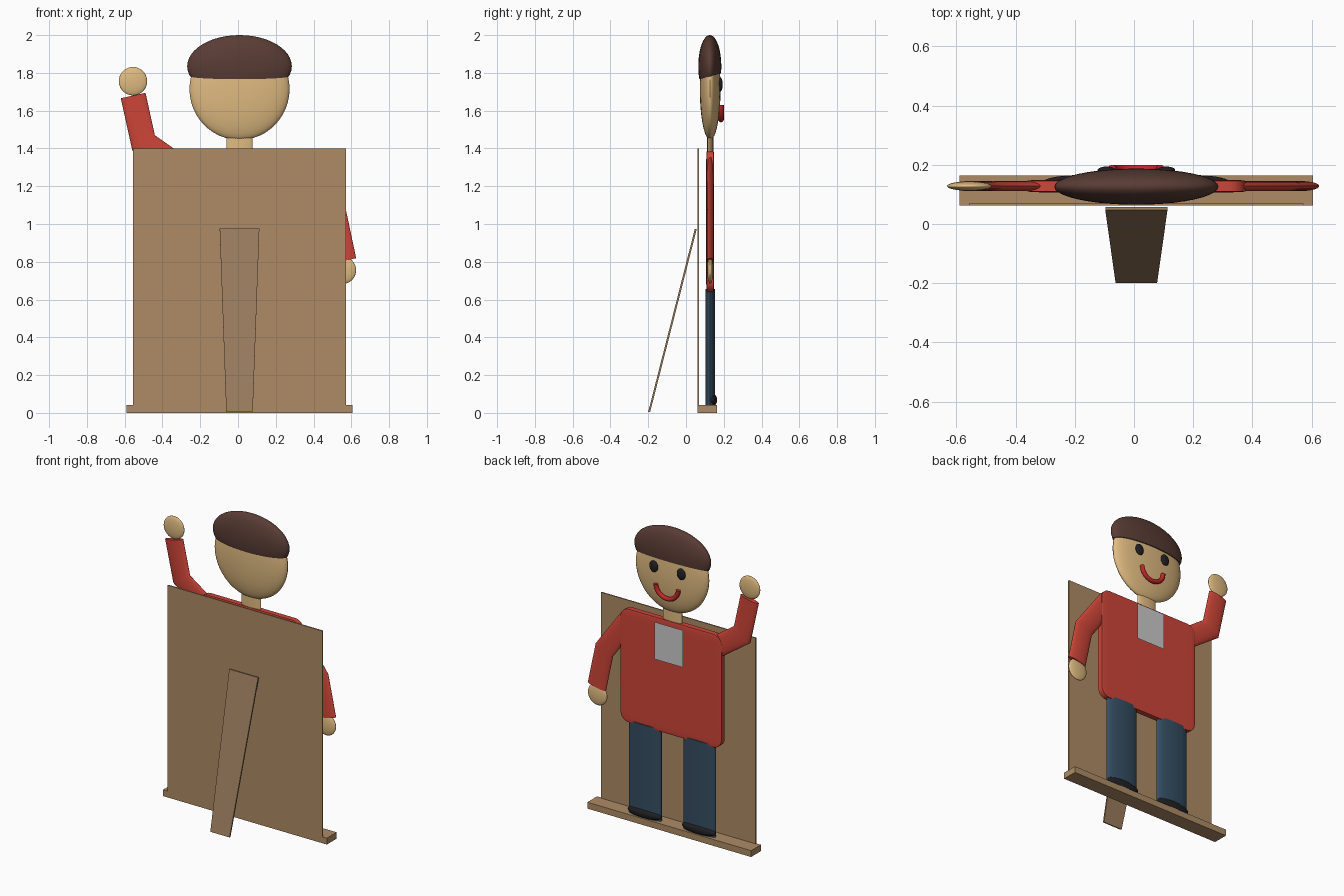
import bpy, bmesh, math
from mathutils import Vector

if "Cube" in bpy.data.objects:
    bpy.data.objects.remove(bpy.data.objects["Cube"])

CX, CY = 0.008, 0.128   # centre of the flat figure


def material(name, rgb):
    m = bpy.data.materials.new(name)
    m.diffuse_color = (*rgb, 1)
    m.use_nodes = True
    m.node_tree.nodes["Principled BSDF"].inputs["Base Color"].default_value = m.diffuse_color
    return m


WOOD = material("wood", (0.42, 0.26, 0.13))
DARK_WOOD = material("strut_wood", (0.32, 0.20, 0.11))
SKIN = material("skin", (0.75, 0.50, 0.22))
RED = material("shirt_red", (0.62, 0.06, 0.04))
LIP = material("lip_red", (0.55, 0.02, 0.02))
HAIR = material("hair_brown", (0.10, 0.045, 0.035))
NAVY = material("trouser_navy", (0.035, 0.075, 0.12))
BLACK = material("black", (0.015, 0.015, 0.018))


def make(name, bm, mat=None, smooth=True):
    bmesh.ops.recalc_face_normals(bm, faces=bm.faces)
    me = bpy.data.meshes.new(name)
    bm.to_mesh(me)
    bm.free()
    ob = bpy.data.objects.new(name, me)
    bpy.context.collection.objects.link(ob)
    if mat:
        me.materials.append(mat)
    if smooth:
        bpy.ops.object.select_all(action='DESELECT')
        ob.select_set(True)
        bpy.context.view_layer.objects.active = ob
        bpy.ops.object.shade_smooth_by_angle(angle=math.radians(40))
    return ob


def box(name, lo, hi, mat, bevel=0):
    bm = bmesh.new()
    bmesh.ops.create_cube(bm, size=1)
    if bevel:   # bevel before scaling, so edges stretch with the flat shape
        bmesh.ops.bevel(bm, geom=bm.edges[:], offset=bevel, segments=5,
                        profile=0.5, affect='EDGES')
    lo, hi = Vector(lo), Vector(hi)
    for v in bm.verts:
        v.co = (lo + hi) / 2 + v.co * (hi - lo)
    return make(name, bm, mat, bool(bevel))


def ellipsoid(name, centre, radii, mat, cut=None):
    bm = bmesh.new()
    bmesh.ops.create_uvsphere(bm, u_segments=40, v_segments=24, radius=1)
    for v in bm.verts:
        v.co = Vector(centre) + v.co * Vector(radii)
    if cut:
        bmesh.ops.bisect_plane(bm, geom=bm.verts[:] + bm.edges[:] + bm.faces[:],
                               plane_co=cut[0], plane_no=cut[1], clear_inner=True)
        bmesh.ops.holes_fill(bm, edges=[e for e in bm.edges if e.is_boundary])
    return make(name, bm, mat)


def tube(name, path, r, ry, mat, y=CY, sides=28):
    """Elliptical tube along an x-z path with mitred bends."""
    bm = bmesh.new()
    pts = [Vector(p) for p in path]
    dirs = [(b - a).normalized() for a, b in zip(pts, pts[1:])]
    rings = []
    for i, p in enumerate(pts):
        d0, d1 = dirs[max(i - 1, 0)], dirs[min(i, len(dirs) - 1)]
        t = (d0 + d1).normalized()
        n = Vector((t.y, -t.x)) / t.dot(d0)
        ring = []
        for k in range(sides):
            a = 2 * math.pi * k / sides
            q = p + n * r * math.cos(a)
            ring.append(bm.verts.new((q.x, y + ry * math.sin(a), q.y)))
        rings.append(ring)
    for a, b in zip(rings, rings[1:]):
        for k in range(sides):
            j = (k + 1) % sides
            bm.faces.new((a[k], a[j], b[j], b[k]))
    bm.faces.new(rings[0])
    bm.faces.new(rings[-1])
    return make(name, bm, mat)


# Backing board and base ledge
box("backing_board", (-0.557, 0.062, 0.0), (0.573, 0.070, 1.40), WOOD)
box("base_ledge", (-0.59, 0.062, 0.0), (0.605, 0.164, 0.042), WOOD)

# Tapered easel strut leaning on the board
bm = bmesh.new()
front, back = [], []
for x, y, z in ((-0.062, -0.2, 0.006), (0.078, -0.2, 0.006),
                (0.113, 0.047, 0.975), (-0.097, 0.047, 0.975)):
    front.append(bm.verts.new((x, y, z)))
    back.append(bm.verts.new((x, y + 0.01, z - 0.002)))
bm.faces.new(front)
bm.faces.new(back)
for i in range(4):
    j = (i + 1) % 4
    bm.faces.new((front[i], front[j], back[j], back[i]))
make("easel_strut", bm, DARK_WOOD, False)

# Legs and shoes
for side, s in (("left", -1), ("right", 1)):
    x = CX + s * 0.198
    tube(side + "_leg", [(x, 0.04), (x, 0.655)], 0.118, 0.026, NAVY)
    ellipsoid(side + "_shoe", (x, 0.137, 0.068), (0.122, 0.028, 0.034), BLACK)

# Torso, neck and blank paper tag
box("torso", (CX - 0.368, CY - 0.021, 0.64), (CX + 0.368, CY + 0.021, 1.385), RED, 0.08)
tube("neck", [(CX, 1.36), (CX, 1.48)], 0.07, 0.014, SKIN)
bm = bmesh.new()
bm.faces.new([bm.verts.new((CX + x, 0.169, z)) for x, z in
              ((-0.105, 1.12), (-0.105, 1.365), (0.105, 1.365), (0.105, 1.12))])
make("paper_tag", bm, None, False)

# Arms and hands
tube("raised_arm", [(-0.30, 1.29), (-0.50, 1.43), (-0.555, 1.68)], 0.067, 0.017, RED)
ellipsoid("raised_hand", (-0.556, CY, 1.756), (0.075, 0.016, 0.075), SKIN)
tube("lowered_arm", [(0.32, 1.315), (0.506, 1.06), (0.56, 0.805)], 0.067, 0.017, RED)
ellipsoid("lowered_hand", (0.555, CY, 0.755), (0.07, 0.016, 0.072), SKIN)

# Head and cap of hair, cut by a tilted plane
ellipsoid("head", (CX, CY, 1.715), (0.265, 0.055, 0.27), SKIN)
ellipsoid("hair", (CX, CY - 0.002, 1.835), (0.277, 0.061, 0.165), HAIR,
          ((CX, CY, 1.782), (0, -0.27, 1)))

# Face
for side, s in (("left", -1), ("right", 1)):
    ellipsoid(side + "_eye", (CX + s * 0.1, 0.182, 1.738), (0.031, 0.012, 0.037), BLACK)
arc = [math.pi * (1 + i / 20) for i in range(21)]
tube("smile", [(CX + 0.082 * math.cos(a), 1.63 + 0.078 * math.sin(a)) for a in arc],
     0.014, 0.014, LIP, y=0.186, sides=12)
